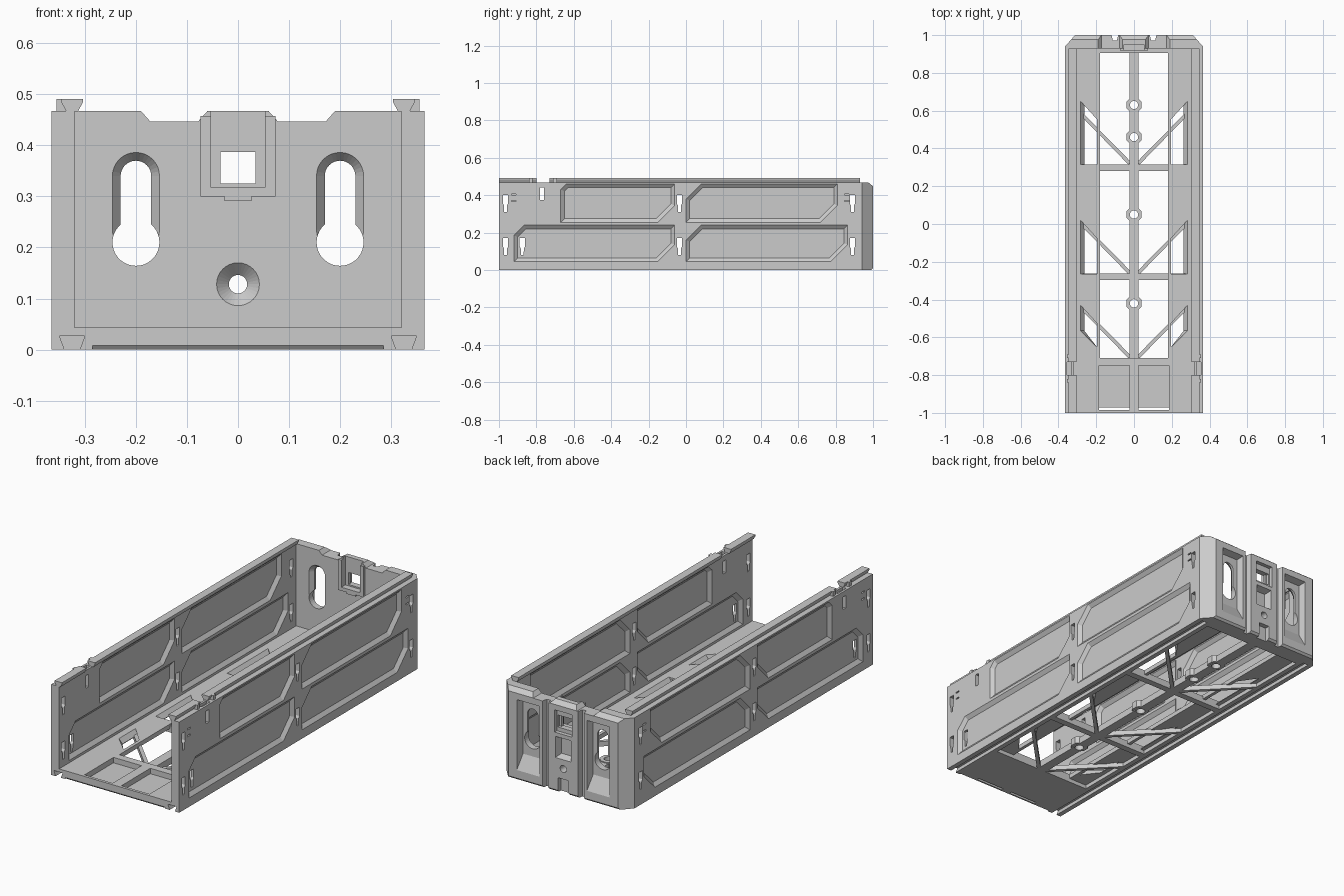
import bpy, bmesh
from math import sin, cos, radians, acos, degrees

if "Cube" in bpy.data.objects:
    bpy.data.objects.remove(bpy.data.objects["Cube"])


def prism(name, poly, axis, a, b, poly2=None):
    """Extrude a 2D outline along an axis from a to b, optionally tapering to poly2."""
    place = {'x': lambda p, t: (t, p[0], p[1]),
             'y': lambda p, t: (p[0], t, p[1]),
             'z': lambda p, t: (p[0], p[1], t)}[axis]
    bm = bmesh.new()
    lo = [bm.verts.new(place(p, a)) for p in poly]
    hi = [bm.verts.new(place(p, b)) for p in (poly2 or poly)]
    bm.faces.new(lo)
    bm.faces.new(hi)
    for i in range(len(lo)):
        j = (i + 1) % len(lo)
        bm.faces.new((lo[i], lo[j], hi[j], hi[i]))
    bmesh.ops.recalc_face_normals(bm, faces=bm.faces)
    me = bpy.data.meshes.new(name)
    bm.to_mesh(me)
    bm.free()
    ob = bpy.data.objects.new(name, me)
    bpy.context.collection.objects.link(ob)
    return ob


def rect(u0, u1, v0, v1):
    return [(u0, v0), (u1, v0), (u1, v1), (u0, v1)]


def box(name, x0, x1, y0, y1, z0, z1):
    return prism(name, rect(x0, x1, y0, y1), 'z', z0, z1)


def arc(cx, cy, r, a0, a1, n):
    return [(cx + r * cos(radians(a0 + (a1 - a0) * i / n)),
             cy + r * sin(radians(a0 + (a1 - a0) * i / n))) for i in range(n + 1)]


def circle(cx, cy, r, n=32, start=0):
    return arc(cx, cy, r, start, start + 360, n)[:-1]


def bake(ob):
    dg = bpy.context.evaluated_depsgraph_get()
    me = bpy.data.meshes.new_from_object(ob.evaluated_get(dg))
    ob.modifiers.clear()
    ob.data = me


def cut(ob, cutters):
    for c in cutters:
        m = ob.modifiers.new("cut", 'BOOLEAN')
        m.operation, m.solver, m.object = 'DIFFERENCE', 'EXACT', c
    bake(ob)
    for c in cutters:
        bpy.data.objects.remove(c)


def mirror(ob):
    m = ob.modifiers.new("mirror", 'MIRROR')
    m.use_mirror_merge = False
    bake(ob)


def panel(y0, y1, z0, z1, c1, c2, d):
    """Panel outline with two clipped corners, inset by d."""
    c1, c2 = c1 - .586 * d, c2 - .586 * d
    y0, y1, z0, z1 = y0 + d, y1 - d, z0 + d, z1 - d
    return [(y0, z0), (y1 - c2, z0), (y1, z0 + c2), (y1, z1), (y0 + c1, z1), (y0, z1 - c1)]


# Side walls with dovetail groove underneath
walls = prism("side_walls", [(.365, 0), (.365, .467), (.32, .467), (.32, .043), (.285, .043),
                             (.285, 0), (.31, 0), (.30, .027), (.35, .027), (.34, 0)],
              'y', -1, .93)
cuts = []
for p in [(-.67, -.06, .255, .46, .03, .09), (0, .81, .255, .46, .08, .09),
          (-.92, -.06, .045, .24, .055, .09), (0, .865, .045, .24, .08, .09)]:
    cuts.append(prism("c", panel(*p, -.001), 'x', .366, .35, panel(*p, .02)))
    q = (p[0], p[1], max(p[2], .055), *p[3:])
    cuts.append(prism("c", panel(*q, -.001), 'x', .319, .335, panel(*q, .02)))


def tslot(y, z):
    return prism("c", [(y - .007, z), (y + .007, z), (y + .008, z + .035), (y + .014, z + .045),
                       (y + .014, z + .09), (y - .014, z + .09), (y - .014, z + .045),
                       (y - .008, z + .035)], 'x', .2, .5)


for y in (-.965, -.035, .89):
    cuts += [tslot(y, .31), tslot(y, .08)]
cuts.append(tslot(-.875, .08))
cuts.append(box("c", .2, .5, -.781, -.759, .375, .44))
for y in (-.92, .93 - .075 + .075 - .07):
    cuts += [box("c", .355, .38, y - .012, y + .012, z, z + .007) for z in (.365, .40)]
cuts.append(box("c", .332, .354, -.80, -.73, .452, .5))
cut(walls, cuts)
mirror(walls)

# Dovetail rails on the wall tops
dove = [(.314, .466), (.336, .466), (.346, .484), (.346, .491), (.304, .491), (.304, .484)]
for i, (a, b) in enumerate([(-1, -.80), (-.73, .93)]):
    mirror(prism(f"top_rail_{i}", dove, 'y', a, b))

# Small catches beside the rail gaps
for y in (-.84, -.71):
    mirror(box("rail_catch", .335, .356, y, y + .02, .466, .491))

# Back wall
back = prism("back_wall", [(-.365, .93), (.365, .93), (.365, .94), (.312, 1), (-.312, 1),
                           (-.365, .94)], 'z', 0, .467)
cuts = [prism("c", [(.96, .48), (1.01, .48), (1.01, .44)], 'x', -.5, .5),
        prism("c", [(.98, -.01), (1.01, -.01), (1.01, .02)], 'x', -.5, .5)]
phi = degrees(acos(.03 / .046))
for s in (-1, 1):
    cx = .2 * s
    key = arc(cx, .34, .03, 0, 180, 16) + arc(cx, .21, .046, 180 - phi, 360 + phi, 28)
    cuts.append(prism("c", key, 'y', .9, 1.1))

    def capsule(r):
        return arc(cx, .34, r, 0, 180, 16) + arc(cx, .235, r, 180, 360, 16)
    cuts.append(prism("c", capsule(.047), 'y', .929, .952, capsule(.029)))
    # outer pocket with sloping shelf, groove beside the centre column, lowered top edge
    cuts.append(prism("c", rect(cx - .065, cx + .065, .05, .415), 'y', 1.001, .963,
                      rect(cx - .055, cx + .055, .125, .405)))
    cuts.append(prism("c", rect(s * .082, s * .122, -.1, .6), 'y', 1.01, .972,
                      rect(s * .09, s * .112, -.1, .6)))
    cuts.append(prism("c", [(s * .078, .447), (s * .172, .447), (s * .196, .474), (s * .054, .474)],
                      'y', .9, 1.1))
cuts += [box("c", -.045, .045, .9, 1.1, .325, .387),
         box("c", -.053, .053, .9, .95, .318, .5),
         box("c", -.05, .05, .98, 1.1, .305, .42),
         prism("c", rect(-.045, .045, .175, .285), 'y', 1.001, .965, rect(-.033, .033, .187, .273)),
         box("c", -.03, .03, .975, 1.1, -.1, .075),
         prism("c", circle(0, .128, .018), 'y', .9, 1.1),
         prism("c", circle(0, .128, .043), 'y', .929, .955, circle(0, .128, .017))]
cut(back, cuts)

# Raised latch frame on the inside of the back wall
frame = box("latch_frame", -.073, .073, .918, .93, .30, .458)
cut(frame, [box("c", -.053, .053, .9, .95, .318, .5)])
box("latch_lip", -.026, .026, .92, .93, .291, .30)

# Window grille bars inside the latch
mirror(box("latch_bar", .034, .045, .95, .965, .325, .387))

# Side strips of the floor with slanted windows
strip = box("floor_strips", .18, .286, -.72, .93, .02, .043)


def window(outer):
    return [[(outer, .65), (.197, .555), (.197, .315), (outer, .315)],
            [(outer, .02), (.197, -.075), (.197, -.265), (outer, -.265)],
            [(outer, -.43), (.197, -.525), (.197, -.65), (outer, -.565)]]


cut(strip, [prism("c", w1, 'z', .0199, .0431, w2)
            for w1, w2 in zip(window(.263), window(.2835))])
mirror(strip)

# Front floor plate with two shallow trays and drain slits
plate = box("front_plate", -.286, .286, -1, -.71, 0, .043)
cuts = []
for a, b in ((-.185, -.025), (.025, .185)):
    cuts += [box("c", a, b, -.985, -.75, .015, .1), box("c", a, b, -.985, -.972, -.1, .1)]
cuts.append(prism("c", [(-1.01, -.01), (-.985, -.01), (-1.01, .02)], 'x', -.5, .5))
cut(plate, cuts)
box("rear_floor_bar", -.286, .286, .905, .93, 0, .043)

# Cross bars and diagonal braces
for y in (.298, -.28):
    box("cross_bar", -.286, .286, y - .017, y + .017, 0, .035)
for y in (.315, -.265, -.71):
    mirror(prism("diagonal_brace", [(.015, y + .012), (.03, y), (.288, y + .265), (.288, y + .29)],
                 'z', 0, .025))

# Centre spine with octagonal screw bosses
holes = (.63, .46, .05, -.42)
spine = box("centre_spine", -.025, .025, -.71, .905, 0, .035)
cut(spine, [prism("c", circle(0, y, .022, 24), 'z', -.1, .1) for y in holes])
for y in holes:
    boss = prism("screw_boss", circle(0, y, .044, 8, 22.5), 'z', .003, .04)
    cut(boss, [prism("c", circle(0, y, .022, 24), 'z', -.1, .1)])
